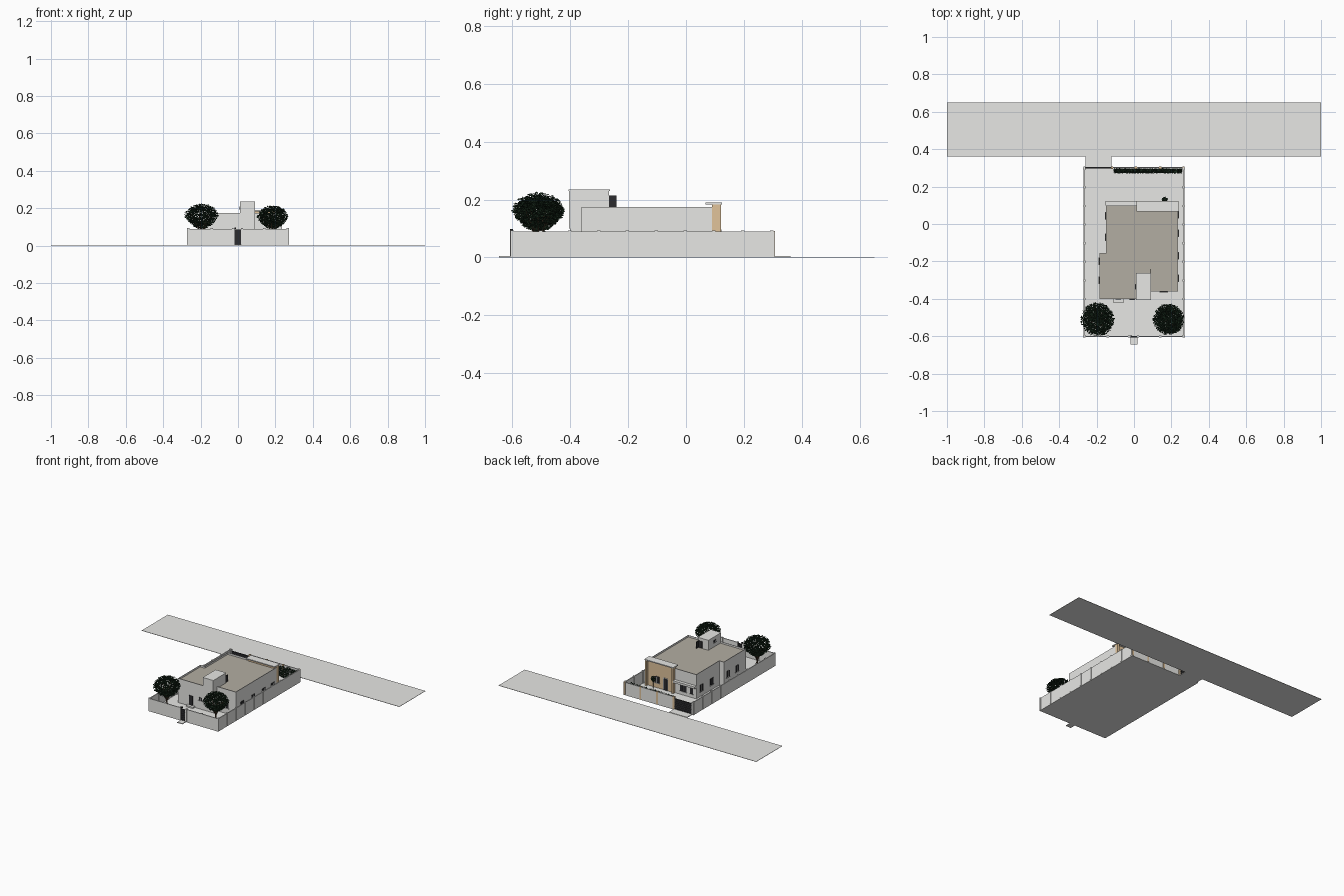
import bpy, bmesh, math, random
from mathutils import Vector, Matrix

random.seed(4)
default_cube = bpy.data.objects.get("Cube")
if default_cube:
    bpy.data.objects.remove(default_cube, do_unlink=True)


def make_material(name, red, green, blue):
    material = bpy.data.materials.new(name)
    material.use_nodes = True
    colour = (red, green, blue, 1)
    material.diffuse_color = colour
    material.node_tree.nodes["Principled BSDF"].inputs["Base Color"].default_value = colour
    return material


plaster = make_material("light_plaster", .8, .8, .78)
roofing = make_material("taupe_roof", .45, .42, .36)
tan = make_material("tan_cladding", .75, .55, .33)
dark = make_material("dark_metal", .025, .025, .028)
leaf_green = make_material("deep_green", .012, .03, .015)
bark = make_material("brown_bark", .09, .055, .03)


def finish(name, mesh_builder, *materials):
    mesh = bpy.data.meshes.new(name)
    mesh_builder.to_mesh(mesh)
    mesh_builder.free()
    for material in materials:
        mesh.materials.append(material)
    thing = bpy.data.objects.new(name, mesh)
    bpy.context.collection.objects.link(thing)
    return thing


def box(name, material, xs, ys, zs):
    """Box spanning the given low and high limits on each axis."""
    builder = bmesh.new()
    limits = list(zip(xs, ys, zs))
    low, high = Vector(limits[0]), Vector(limits[1])
    size = Matrix.Diagonal((high - low).to_4d())
    bmesh.ops.create_cube(builder, size=1, matrix=Matrix.Translation((low + high) / 2) @ size)
    return finish(name, builder, material)


def prism_with_parapet(name, outline, bottom, top, roof_drop):
    """Extruded plan with a sunken roof inside a thin parapet."""
    builder = bmesh.new()
    base = builder.faces.new([builder.verts.new((x, y, bottom)) for x, y in outline])
    raised = bmesh.ops.extrude_face_region(builder, geom=[base])["geom"]
    bmesh.ops.translate(builder, vec=(0, 0, top - bottom),
                        verts=[v for v in raised if isinstance(v, bmesh.types.BMVert)])
    bmesh.ops.recalc_face_normals(builder, faces=builder.faces)
    roof = max(builder.faces, key=lambda f: f.calc_center_median().z)
    bmesh.ops.inset_region(builder, faces=[roof], thickness=.004)
    sunk = bmesh.ops.extrude_face_region(builder, geom=[roof])["geom"]
    bmesh.ops.translate(builder, vec=(0, 0, -roof_drop),
                        verts=[v for v in sunk if isinstance(v, bmesh.types.BMVert)])
    bmesh.ops.delete(builder, geom=[roof] if roof.is_valid else [], context="FACES_ONLY")
    for face in builder.faces:
        height = face.calc_center_median().z
        if face.normal.z > .5 and height < top - roof_drop / 2:
            face.material_index = 1
    return finish(name, builder, plaster, roofing)


def foliage(name, count, leaf_size, place):
    """Scattered diamond leaves; place() returns each leaf's position."""
    builder = bmesh.new()
    for _ in range(count):
        turn = Matrix.Rotation(random.uniform(0, math.tau), 3, "Z") @ \
            Matrix.Rotation(random.uniform(0, math.pi), 3, "X")
        spot = place()
        corners = [(-1, 0, 0), (0, -.6, .2), (1, 0, 0), (0, .6, .2)]
        builder.faces.new([builder.verts.new(spot + turn @ Vector(c) * leaf_size) for c in corners])
    return finish(name, builder, leaf_green)


def limb(name, start, end, radius):
    """Tapered branch between two points."""
    start, end = Vector(start), Vector(end)
    along = end - start
    builder = bmesh.new()
    bmesh.ops.create_cone(builder, cap_ends=True, segments=7, radius1=radius, radius2=radius * .5,
                          depth=along.length, matrix=Matrix.Translation((start + end) / 2)
                          @ along.to_track_quat("Z", "Y").to_matrix().to_4x4())
    return finish(name, builder, bark)


def plate(name, material, side, position, across, zs, depth=.003):
    """Thin panel on a wall facing along the axis named by side."""
    sign = 1 if side[0] == "+" else -1
    span = sorted((position, position + sign * depth))
    if side[1] == "x":
        return box(name, material, span, across, zs)
    return box(name, material, across, span, zs)


def window(name, side, position, centre, width, zs):
    """Dark pane with a light sill and a central mullion."""
    half = width / 2
    plate(name + "_pane", dark, side, position, (centre - half, centre + half), zs)
    plate(name + "_mullion", plaster, side, position, (centre - .001, centre + .001), zs, .004)
    plate(name + "_sill", plaster, side, position, (centre - half - .003, centre + half + .003),
          (zs[0] - .003, zs[0]), .006)


# Ground, road and paths
ground = .005
box("lot_slab", plaster, (-.27, .27), (-.605, .305), (0, ground))
box("road", plaster, (-1, 1), (.36, .65), (0, .002))
box("driveway", plaster, (-.26, -.12), (.305, .36), (0, ground))
box("gate_step", plaster, (-.02, .02), (-.645, -.605), (0, ground))

# Boundary walls with openings for the two gates
wall_top = .09
thick = .006
wall_z = (ground, wall_top)
for side, sign in (("right", -1), ("left", 1)):
    box(side + "_boundary_wall", plaster, sorted((sign * .27, sign * (.27 - thick))), (-.605, .305), wall_z)
    for step in range(10):
        y = -.6 + step * .0995
        box(side + "_wall_post", plaster, sorted((sign * .272, sign * .26)),
            (y - .006, y + .006), (ground, wall_top + .003))
for name, xs in (("front_wall_right", (-.27, -.02)), ("front_wall_left", (.015, .27))):
    box(name, plaster, xs, (-.605, -.605 + thick), wall_z)
for x in (-.14, -.026, .021, .14):
    box("front_wall_post", plaster, (x - .006, x + .006), (-.607, -.595), (ground, wall_top + .003))
box("rear_wall", plaster, (-.12, .27), (.305 - thick, .305), wall_z)
for x in (-.118, .01, .14, .264):
    box("rear_wall_post", tan, (x - .006, x + .006), (.295, .307), (ground, wall_top + .002))
box("rear_gate_post", plaster, (-.27, -.258), (.295, .307), wall_z)


def gate(name, xs, y, top):
    box(name + "_panel", dark, xs, (y - .002, y + .002), (ground, top))
    for i in range(6):
        z = ground + (top - ground) * (i + .5) / 6
        box(name + "_rail", dark, xs, (y - .004, y + .004), (z - .002, z + .002))


gate("front_gate", (-.02, .015), -.602, .085)
gate("driveway_gate", (-.258, -.124), .302, .08)
box("front_gate_lamp", dark, (-.02, -.01), (-.607, -.597), (wall_top, wall_top + .008))

# House body and stair tower
house_top = .175
plan = [(-.185, -.4), (.09, -.4), (.09, -.36), (.235, -.36), (.235, .1),
        (-.15, .1), (-.15, -.155), (-.185, -.155)]
prism_with_parapet("house_body", plan, ground, house_top, .012)
box("stair_tower", plaster, (.012, .09), (-.403, -.265), (.1, .23))
box("tower_cap", plaster, (.01, .092), (-.405, -.262), (.23, .235))
plate("tower_doorway", dark, "+y", -.265, (.058, .088), (.165, .213))
box("tower_open_door", dark, (.086, .089), (-.265, -.24), (.165, .213))
window("tower_window", "-x", .012, -.335, .025, (.195, .21))

# Rear porch: tan cladding, cap slab and lower canopy
box("tan_porch_wall", tan, (.015, .235), (.09, .105), (ground, .183))
for xs in ((.222, .235), (.015, .028)):
    box("tan_porch_pier", tan, xs, (.09, .12), (ground, .183))
box("porch_cap", plaster, (.013, .237), (.068, .124), (.183, .19))
box("rear_canopy", plaster, (-.152, .015), (.1, .122), (.082, .097))
plate("rear_door", dark, "+y", .105, (.07, .098), (ground, .085))
plate("rear_door_frame", plaster, "+y", .105, (.066, .102), (ground, .09), .002)
window("porch_window", "+y", .105, .15, .035, (.04, .085))
window("rear_window", "+y", .1, -.05, .05, (.03, .075))
window("rear_small_window", "+y", .1, -.115, .02, (.03, .075))

# Side and front openings
head = .086
for centre in (-.29, -.17, -.05, .05):
    window("left_window", "+x", .235, centre, .035, (.05, head))
for centre in (-.07, .043):
    window("right_window", "-x", -.15, centre, .035, (.04, head))
for centre in (-.2, -.3):
    window("right_wing_window", "-x", -.185, centre, .035, (.055, head + .012))
window("front_window", "-y", -.4, -.01, .025, (.065, head))
window("front_left_window", "-y", -.36, .16, .04, (.045, head))
plate("front_door", dark, "-y", -.4, (-.1, -.07), (.014, .08))
box("front_door_step", plaster, (-.11, -.055), (-.422, -.4), (ground, .014))


# Trees, hedge and porch plant
def crown_spot(centre, radius, height):
    direction = Vector([random.gauss(0, 1) for _ in "xyz"]).normalized()
    reach = random.uniform(.35, 1) ** .5
    spread = Vector((radius, radius, height)) * reach
    if direction.z < 0:
        spread.x *= 1 + direction.z * .3
        spread.y *= 1 + direction.z * .3
    return centre + Vector([d * s for d, s in zip(direction, spread)])


def tree(name, x, y, radius, top):
    height = radius * .76
    centre = Vector((x, y, top - height))
    fork = Vector((x, y, .06))
    limb(name + "_trunk", (x, y, ground), fork, .009)
    for i in range(7):
        angle = math.tau * i / 7
        tip = centre + Vector((math.cos(angle), math.sin(angle), .2)) * radius * .65
        limb(name + "_branch", fork, tip, .004)
    foliage(name + "_crown", 2600, .006, lambda: crown_spot(centre, radius - .004, height - .003))


tree("right_tree", -.195, -.51, .094, .227)
tree("left_tree", .185, -.51, .087, .217)
foliage("hedge", 1800, .006, lambda: Vector((random.uniform(-.106, .255),
        random.uniform(.274, .294), random.uniform(.012, .084))))
limb("porch_plant_stem", (.165, .128, ground), (.165, .128, .06), .003)
foliage("porch_plant_leaves", 90, .007, lambda: crown_spot(Vector((.165, .128, .07)), .014, .018))
